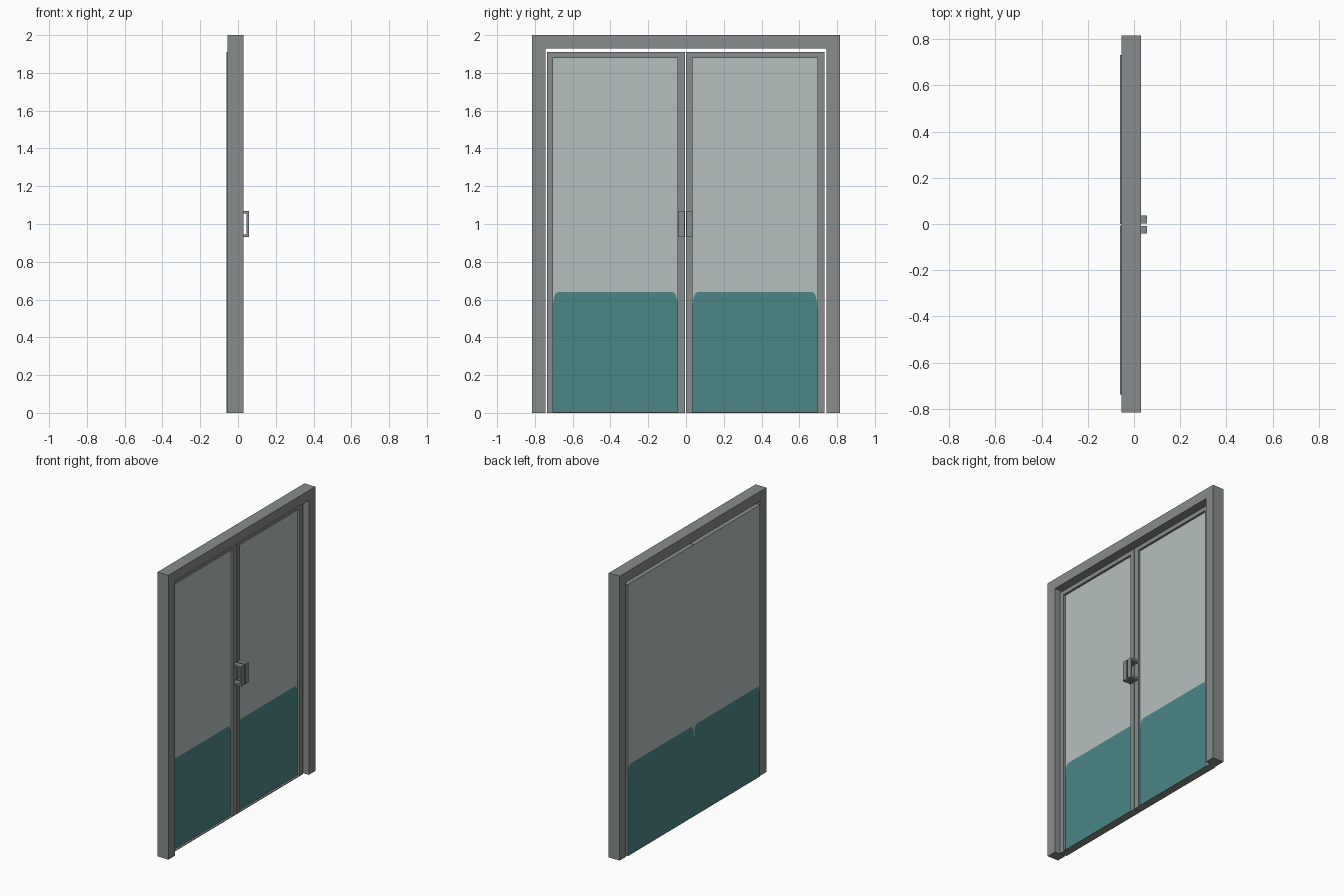
import bpy, bmesh, math

if "Cube" in bpy.data.objects:
    bpy.data.objects.remove(bpy.data.objects["Cube"])


def material(name, rgb):
    m = bpy.data.materials.new(name)
    m.diffuse_color = (*rgb, 1)
    m.use_nodes = True
    m.node_tree.nodes["Principled BSDF"].inputs["Base Color"].default_value = m.diffuse_color
    return m


METAL = material("grey metal", (0.245, 0.262, 0.262))
CLEAR = material("pale glass", (0.46, 0.52, 0.52))
TINT = material("teal glass", (0.07, 0.24, 0.245))


def finish(bm, name, mats):
    bmesh.ops.remove_doubles(bm, verts=bm.verts, dist=1e-5)
    bmesh.ops.recalc_face_normals(bm, faces=bm.faces)
    me = bpy.data.meshes.new(name)
    bm.to_mesh(me)
    bm.free()
    for m in mats:
        me.materials.append(m)
    ob = bpy.data.objects.new(name, me)
    bpy.context.collection.objects.link(ob)
    return ob


def prism(name, pts, direction):
    """Extrude a closed loop of 3D points along a direction."""
    bm = bmesh.new()
    f = bm.faces.new([bm.verts.new(p) for p in pts])
    r = bmesh.ops.extrude_face_region(bm, geom=[f], use_keep_orig=True)
    vs = [g for g in r["geom"] if isinstance(g, bmesh.types.BMVert)]
    bmesh.ops.translate(bm, verts=vs, vec=direction)
    return finish(bm, name, [METAL])


def pane(bm, x, y0, y1, z0, z1):
    """Glass in one plane: tinted lower field with rounded top corners."""
    rw, rh, top = 0.026, 0.08, 0.64
    arc = [(rw * (1 - math.cos(a)), top - rh + rh * math.sin(a))
           for a in [math.radians(d) for d in (0, 30, 60, 90)]]
    curve = [(y0 + d, z) for d, z in arc] + [(y1 - d, z) for d, z in reversed(arc)]
    low = [(y1, z0), (y0, z0)] + curve
    high = [(y0, z1), (y1, z1)] + curve[::-1]
    for loop, mi in ((low, 2), (high, 1)):
        f = bm.faces.new([bm.verts.new((x, y, z)) for y, z in loop])
        f.material_index = mi


def door(name, y0, y1, g0, g1):
    back, front, recess = -0.06, -0.007, -0.022
    bm = bmesh.new()

    def ring(x, a, b, z0, z1):
        return [bm.verts.new((x, y, z)) for y, z in
                ((a, z0), (b, z0), (b, z1), (a, z1))]
    # Edges, frame front and reveals
    rings = [ring(back, y0, y1, 0, 1.91), ring(front, y0, y1, 0, 1.91),
             ring(front, g0, g1, 0.005, 1.88), ring(recess, g0, g1, 0.005, 1.88)]
    for r, s in zip(rings, rings[1:]):
        for i in range(4):
            j = (i + 1) % 4
            bm.faces.new((r[i], r[j], s[j], s[i]))
    # Glass on the back and in the recess
    pane(bm, back, y0, y1, 0, 1.91)
    pane(bm, recess, g0, g1, 0.005, 1.88)
    finish(bm, name, [METAL, CLEAR, TINT])


# Surrounding frame: two jambs and a lintel
o, i, t = 0.816, 0.745, 1.93
prism("door_frame", [(-0.055, y, z) for y, z in
      ((-o, 0), (-o, 2), (o, 2), (o, 0), (i, 0), (i, t), (-i, t), (-i, 0))],
      (0.085, 0, 0))

# Two door leaves
door("left_door", -0.737, -0.006, -0.705, -0.044)
door("right_door", -0.001, 0.732, 0.034, 0.695)

# Pull handles: flat C-shaped brackets
for name, y in (("left_handle", -0.042), ("right_handle", 0.002)):
    prism(name, [(x, y, z) for x, z in
          ((-0.007, 0.93), (0.057, 0.93), (0.057, 1.07), (-0.007, 1.07),
           (-0.007, 1.056), (0.046, 1.056), (0.046, 0.944), (-0.007, 0.944))],
          (0, 0.034, 0))
